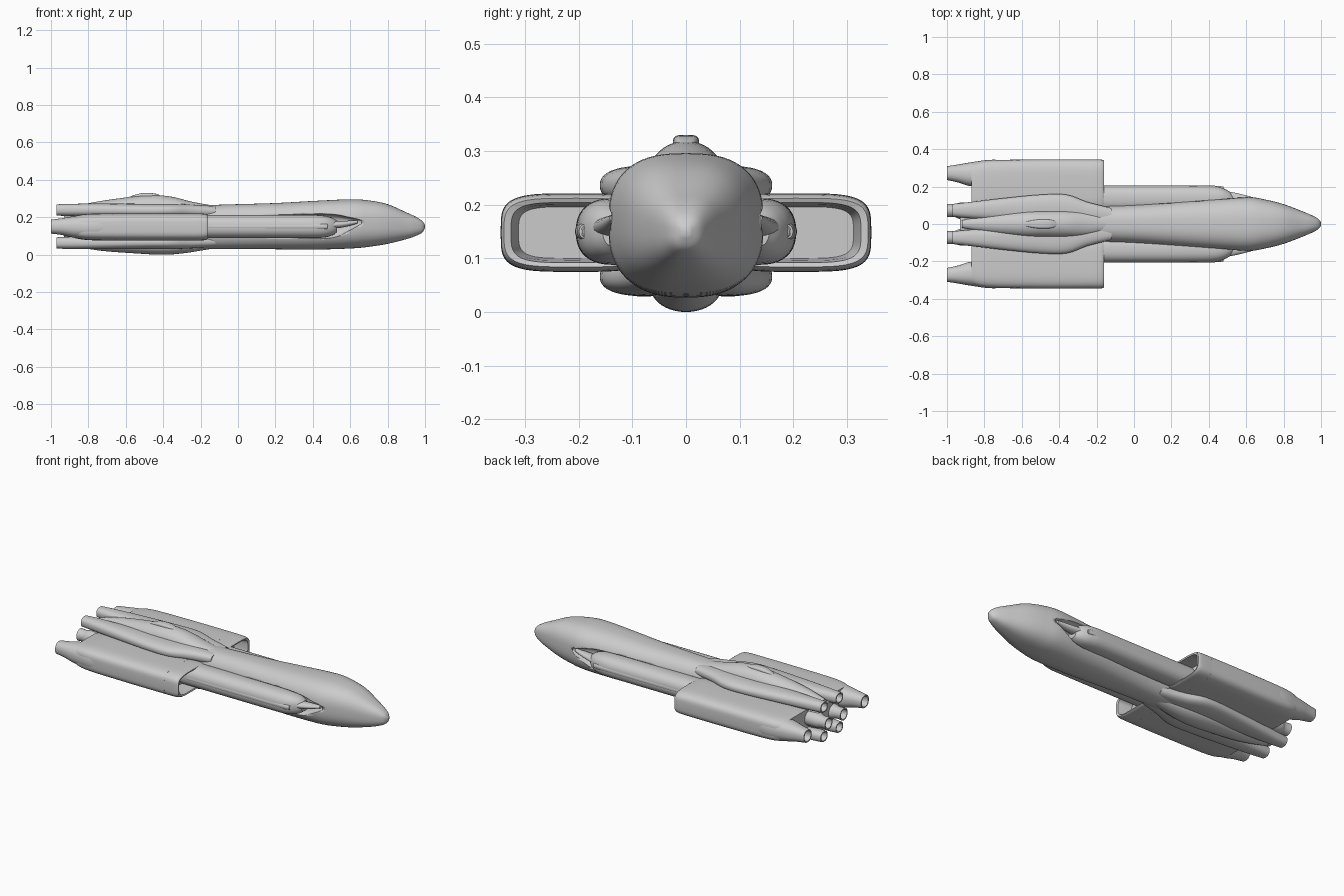
import bpy, math


def spline(secs, steps):
    """Catmull-Rom interpolation through the cross-sections."""
    out = []
    for i in range(len(secs) - 1):
        p0, p1, p2, p3 = (secs[max(0, min(len(secs) - 1, i + k))] for k in (-1, 0, 1, 2))
        for s in range(steps):
            t = s / steps
            out.append([0.5 * (2 * b + (c - a) * t + (2 * a - 5 * b + 4 * c - d) * t * t
                               + (3 * b - a - 3 * c + d) * t ** 3)
                        for a, b, c, d in zip(p0, p1, p2, p3)])
    return out + [list(secs[-1])]


def loft(name, secs, tail=(), steps=4, power=2.0, n=40, mirror=False, angle=35):
    """Skin superellipse sections (x, y, z, half_y, half_z); tail sections stay unsmoothed."""
    rings = spline(secs, steps) + [list(s) for s in tail]
    verts, faces = [], []
    for x, cy, cz, hy, hz in rings:
        for k in range(n):
            a = 2 * math.pi * k / n
            c, s = math.cos(a), math.sin(a)
            verts.append((x, cy + hy * math.copysign(abs(c) ** (2 / power), c),
                          cz + hz * math.copysign(abs(s) ** (2 / power), s)))
    for r in range(len(rings) - 1):
        for k in range(n):
            a, b = r * n + k, r * n + (k + 1) % n
            faces.append((a, b, b + n, a + n))
    faces.append(tuple(range(n - 1, -1, -1)))
    faces.append(tuple(range((len(rings) - 1) * n, len(rings) * n)))
    if secs[0][0] > secs[-1][0]:
        faces = [f[::-1] for f in faces]
    me = bpy.data.meshes.new(name)
    me.from_pydata(verts, [], faces)
    ob = bpy.data.objects.new(name, me)
    bpy.context.collection.objects.link(ob)
    if mirror:
        m = ob.modifiers.new("mirror", 'MIRROR')
        m.use_axis = (False, True, False)
        m.use_mirror_merge = False
    bpy.ops.object.select_all(action='DESELECT')
    bpy.context.view_layer.objects.active = ob
    ob.select_set(True)
    bpy.ops.object.shade_smooth_by_angle(angle=math.radians(angle))
    return ob


# Main hull: x, half width, bottom, top
hull_profile = [(1.0, .008, .142, .158), (.985, .028, .118, .18), (.95, .047, .1, .203),
                (.9, .068, .083, .226), (.8, .106, .058, .27), (.7, .131, .042, .29),
                (.6, .145, .033, .296), (.4, .135, .027, .287), (.2, .12, .029, .276),
                (0, .106, .03, .27), (-.2, .1, .03, .265), (-.5, .105, .035, .265),
                (-.8, .09, .05, .25), (-.93, .08, .08, .22)]
hull = loft("hull", [(x, 0, (b + t) / 2, w, (t - b) / 2) for x, w, b, t in hull_profile],
            power=2.6, n=64)

# Side channels cut into the hull
cutter = loft("channel_cutter",
              [(.66, .19, .175, .06, .012), (.6, .185, .165, .075, .035),
               (.5, .175, .152, .08, .066), (.3, .17, .152, .075, .07), (-.3, .17, .152, .075, .07)],
              power=3.5, mirror=True)
cutter.hide_render = True
cutter.hide_viewport = True
cut = hull.modifiers.new("channels", 'BOOLEAN')
cut.operation, cut.object, cut.solver = 'DIFFERENCE', cutter, 'EXACT'
hull.modifiers.move(len(hull.modifiers) - 1, 0)

# Long side tubes lying in the channels
loft("side_tube", [(.53, .125, .15, .03, .03), (.5, .13, .15, .05, .048), (.44, .135, .15, .065, .06),
                   (.3, .135, .15, .07, .062), (-.3, .135, .15, .07, .062)], power=2.4, mirror=True)
loft("side_tube_spike", [(.64, .13, .175, .012, .008), (.55, .135, .162, .03, .018),
                         (.4, .145, .152, .05, .022)], n=20, mirror=True)
loft("side_tube_rail", [(.48, .185, .15, .008, .01), (.4, .195, .15, .011, .016),
                        (-.2, .195, .15, .011, .016)], n=16, mirror=True)

# Wide wing pods with recessed intakes
loft("wing_pod", [(-.25, .205, .148, .14, .073), (-.5, .205, .148, .14, .073),
                  (-.78, .2, .148, .14, .071), (-.87, .19, .148, .13, .06)],
     power=4, n=64, mirror=True)
loft("intake_lip", [(-.3, .21, .148, .133, .072), (-.22, .205, .148, .14, .073),
                    (-.175, .205, .148, .139, .07), (-.16, .205, .148, .134, .064)],
     tail=[(-.163, .21, .148, .116, .056), (-.19, .212, .148, .108, .052),
           (-.245, .212, .148, .1, .048)], power=4, n=64, mirror=True)

# Outer engine on each pod
loft("pod_engine", [(-.6, .27, .148, .06, .066), (-.75, .272, .148, .072, .068),
                    (-.87, .266, .148, .064, .058), (-.94, .27, .15, .048, .045),
                    (-1.0, .272, .15, .037, .037)],
     tail=[(-1.0, .272, .15, .03, .03), (-.93, .272, .15, .026, .026)],
     power=2.3, mirror=True)

# Upper and lower engine nacelles blending out of the hull
for name, flip in (("upper_nacelle", 1), ("lower_nacelle", -1)):
    def at(x, y, dz, hy, hz):
        return (x, y, .151 + flip * dz, hy, hz)
    loft(name, [at(-.12, .045, .08, .04, .028), at(-.25, .06, .084, .058, .033),
                at(-.36, .075, .085, .082, .036), at(-.5, .078, .085, .079, .036),
                at(-.7, .078, .087, .06, .035), at(-.88, .074, .088, .043, .033),
                at(-.97, .073, .088, .034, .03)],
         tail=[at(-.97, .073, .088, .027, .024), at(-.9, .073, .088, .023, .02)],
         power=2.4, mirror=True)

# Central pair of nozzles
loft("centre_nozzle", [(-.85, .065, .15, .05, .045), (-.93, .07, .15, .044, .042),
                       (-.96, .072, .15, .034, .034), (-1.0, .072, .15, .036, .036)],
     tail=[(-1.0, .072, .15, .029, .029), (-.94, .072, .15, .024, .024)], n=32, mirror=True)

# Dorsal and belly fairings
loft("dorsal_fairing", [(-.12, 0, .245, .03, .015), (-.25, 0, .25, .06, .034),
                        (-.36, 0, .252, .07, .059), (-.48, 0, .252, .07, .067),
                        (-.6, 0, .25, .066, .056), (-.78, 0, .245, .045, .034),
                        (-.92, 0, .23, .02, .015)])
loft("dorsal_cap", [(-.41, 0, .305, .012, .01), (-.45, 0, .31, .023, .018),
                    (-.52, 0, .31, .023, .018), (-.58, 0, .3, .012, .01)], power=4, n=24)
loft("belly_fairing", [(-.12, 0, .055, .03, .02), (-.28, 0, .05, .058, .041),
                       (-.4, 0, .046, .066, .046), (-.55, 0, .05, .062, .043),
                       (-.75, 0, .058, .045, .035), (-.92, 0, .07, .02, .015)])
